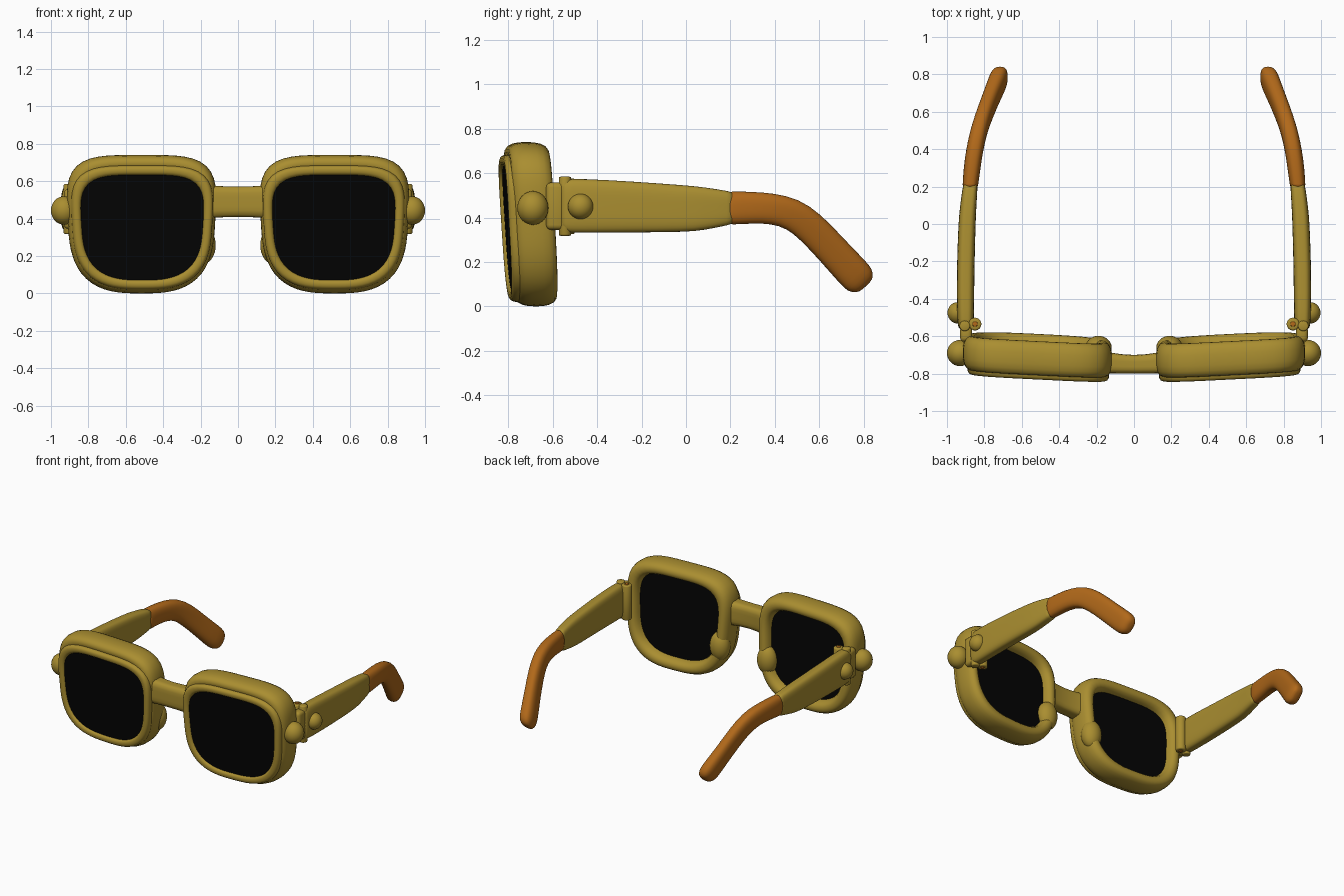
import bpy
import bmesh
from math import sin, cos, pi, radians
from mathutils import Vector, Matrix

if "Cube" in bpy.data.objects:
    bpy.data.objects.remove(bpy.data.objects["Cube"], do_unlink=True)


def material(name, rgb):
    m = bpy.data.materials.new(name)
    m.use_nodes = True
    m.diffuse_color = (*rgb, 1)
    bsdf = m.node_tree.nodes["Principled BSDF"]
    bsdf.inputs["Base Color"].default_value = (*rgb, 1)
    bsdf.inputs["Roughness"].default_value = 0.6
    return m


GOLD = material("antique gold", (0.40, 0.27, 0.03))
AMBER = material("amber brown", (0.44, 0.14, 0.01))
BLACK = material("lens black", (0.001, 0.001, 0.001))


def finish(name, bm, mat, mirror=True, subdiv=0, angle=50):
    """Turn a bmesh into a smooth object, mirrored to the other side."""
    bmesh.ops.recalc_face_normals(bm, faces=bm.faces)
    mesh = bpy.data.meshes.new(name)
    bm.to_mesh(mesh)
    bm.free()
    mesh.materials.append(mat)
    mesh.shade_smooth()
    mesh.set_sharp_from_angle(angle=radians(angle))
    ob = bpy.data.objects.new(name, mesh)
    bpy.context.collection.objects.link(ob)
    if subdiv:
        mod = ob.modifiers.new("Subdivision", "SUBSURF")
        mod.levels = mod.render_levels = subdiv
    if mirror:
        ob.modifiers.new("Mirror", "MIRROR").use_mirror_merge = False


def loft(rings, closed=False):
    """Skin rings of points; either join last to first or cap the ends."""
    bm = bmesh.new()
    loops = [[bm.verts.new(p) for p in ring] for ring in rings]
    pairs = list(zip(loops, loops[1:]))
    if closed:
        pairs.append((loops[-1], loops[0]))
    else:
        bm.faces.new(loops[0])
        bm.faces.new(loops[-1])
    for a, b in pairs:
        for i in range(len(a)):
            j = (i + 1) % len(a)
            bm.faces.new((a[i], a[j], b[j], b[i]))
    return bm


def rounded(t, n):
    """Point on a unit rounded square at angle t."""
    c, s = cos(t), sin(t)
    r = (abs(c) ** n + abs(s) ** n) ** (-1 / n)
    return r * c, r * s


def outline(cx, cz, a, b, y, count=72):
    """Lens-shaped ring, slightly narrower and rounder below, wrapped back."""
    ring = []
    for i in range(count):
        t = 2 * pi * i / count
        u, v = rounded(t, 4.0 if sin(t) > 0 else 2.9)
        x = cx + a * u * (1 + 0.055 * (v - 0.3))
        z = cz + b * v
        ring.append((x, y + 0.05 * (x - 0.5) - 0.06 * (z - 0.37), z))
    return ring


def hoop(name, cx, cz, a, b, width, y0, y1, n):
    """Sweep a rounded section around the lens outline."""
    rings = []
    for i in range(20):
        u, v = rounded(2 * pi * i / 20, n)
        d = width * (1 + u) / 2
        rings.append(outline(cx, cz, a - d, b - d, (y0 + y1) / 2 + v * (y1 - y0) / 2))
    finish(name, loft(rings, closed=True), GOLD)


# Rims, front bezels and lenses
hoop("rims", 0.516, 0.37, 0.400, 0.37, 0.092, -0.79, -0.608, 2.5)
hoop("front_bezels", 0.512, 0.352, 0.380, 0.332, 0.054, -0.815, -0.74, 2.6)
lens = [outline(0.512, 0.355, 0.338, 0.297, y) for y in (-0.800, -0.665)]
finish("lenses", loft(lens), BLACK)


def sweep(sections, n, count=24):
    """Loft rounded sections along a side arm: y, z, x, half sizes, pitch."""
    rings = []
    for y, z, x, hw, hh, pitch in sections:
        a = radians(pitch)
        ring = []
        for i in range(count):
            u, v = rounded(2 * pi * i / count, n)
            ring.append((x + hw * u, y - hh * v * sin(a), z + hh * v * cos(a)))
        rings.append(ring)
    return loft(rings)


# Temple arms
finish("temple_arms", sweep([
    (-0.565, 0.453, 0.900, 0.032, 0.105, 0),
    (-0.55, 0.453, 0.900, 0.042, 0.120, 0),
    (-0.47, 0.453, 0.901, 0.046, 0.122, 0),
    (-0.25, 0.448, 0.901, 0.047, 0.115, 0),
    (0.00, 0.440, 0.893, 0.046, 0.105, 0),
    (0.08, 0.440, 0.888, 0.044, 0.097, 0),
    (0.20, 0.443, 0.876, 0.040, 0.075, 0),
    (0.22, 0.443, 0.874, 0.036, 0.068, 0)], 4.5), GOLD, subdiv=1)

# Bent ear tips
finish("ear_tips", sweep([
    (0.19, 0.443, 0.877, 0.036, 0.070, 0),
    (0.195, 0.443, 0.876, 0.042, 0.076, 0),
    (0.30, 0.445, 0.866, 0.045, 0.071, 0),
    (0.39, 0.441, 0.853, 0.046, 0.069, -6),
    (0.48, 0.418, 0.834, 0.046, 0.072, -22),
    (0.56, 0.360, 0.809, 0.045, 0.074, -38),
    (0.66, 0.252, 0.770, 0.045, 0.073, -46),
    (0.75, 0.154, 0.732, 0.050, 0.077, -47),
    (0.785, 0.117, 0.720, 0.048, 0.075, -47),
    (0.806, 0.096, 0.714, 0.034, 0.052, -47),
    (0.811, 0.091, 0.712, 0.014, 0.025, -47)], 2.8), AMBER, subdiv=1)


def ellipsoids(name, centre, radii):
    bm = bmesh.new()
    bmesh.ops.create_uvsphere(bm, u_segments=28, v_segments=16, radius=1)
    bm.transform(Matrix.Translation(centre) @ Matrix.Diagonal((*radii, 1)))
    finish(name, bm, GOLD)


# Side knobs and nose pads
ellipsoids("rim_knobs", (0.930, -0.690, 0.443), (0.070, 0.070, 0.076))
ellipsoids("arm_knobs", (0.943, -0.475, 0.45), (0.054, 0.057, 0.057))
ellipsoids("nose_pads", (0.190, -0.662, 0.258), (0.071, 0.064, 0.102))


def block(name, low, high, bevel):
    low, high = Vector(low), Vector(high)
    bm = bmesh.new()
    bmesh.ops.create_cube(bm, size=1)
    bm.transform(Matrix.Translation((low + high) / 2) @ Matrix.Diagonal((*(high - low), 1)))
    bmesh.ops.bevel(bm, geom=bm.edges[:], offset=bevel, segments=3, affect="EDGES", profile=0.5)
    finish(name, bm, GOLD)


# End pieces joining the rims to the hinges
block("end_pieces", (0.865, -0.63, 0.345), (0.930, -0.545, 0.558), 0.022)


def barrel(name, x, y, z0, z1, radius, mat):
    bm = bmesh.new()
    bmesh.ops.create_cone(bm, cap_ends=True, segments=24, radius1=radius,
                          radius2=radius, depth=z1 - z0)
    rims = [e for e in bm.edges if abs(e.verts[0].co.z - e.verts[1].co.z) < 1e-4]
    bmesh.ops.bevel(bm, geom=rims, offset=radius * 0.25, segments=2, affect="EDGES", profile=0.5)
    bm.transform(Matrix.Translation((x, y, (z0 + z1) / 2)))
    finish(name, bm, mat)


# Hinge barrels with small pin heads
barrel("hinge_barrels", 0.850, -0.535, 0.325, 0.577, 0.034, GOLD)
barrel("hinge_pins", 0.850, -0.535, 0.32, 0.582, 0.014, AMBER)
barrel("hinge_knuckles", 0.905, -0.545, 0.318, 0.584, 0.028, GOLD)

# Bridge, lofted across the middle with a slight waist
bridge = []
for x in (-0.17, -0.12, -0.07, 0, 0.07, 0.12, 0.17):
    flare = (x / 0.17) ** 2
    ring = []
    for i in range(24):
        u, v = rounded(2 * pi * i / 24, 5)
        ring.append((x, -0.75 + 0.012 * flare + (0.05 + 0.012 * flare) * u,
                     0.49 + (0.081 + 0.008 * flare) * v))
    bridge.append(ring)
finish("bridge", loft(bridge), GOLD, mirror=False)
